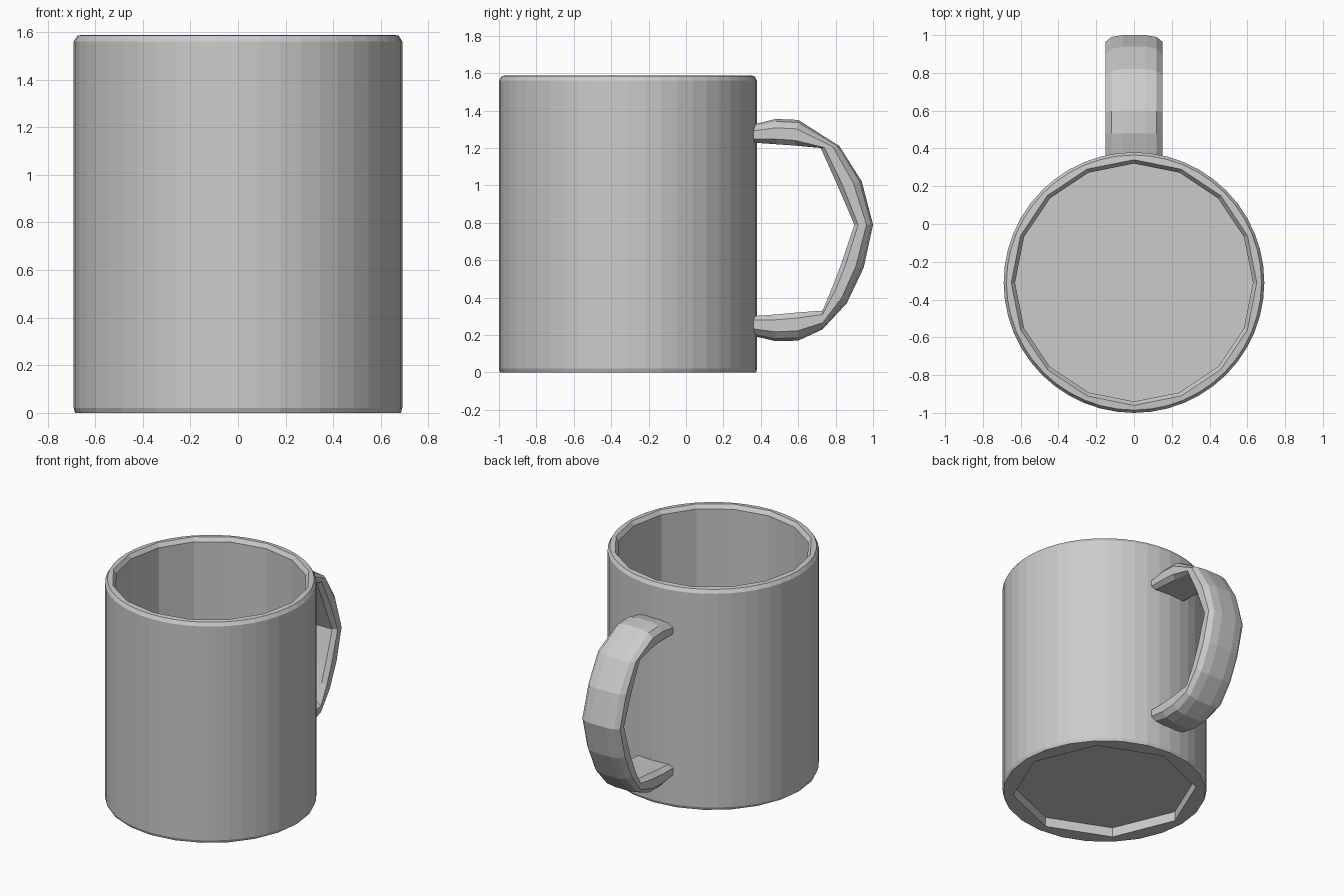
import bpy, bmesh
from math import cos, sin, pi, tau

cube = bpy.data.objects.get("Cube")
if cube:
    bpy.data.objects.remove(cube, do_unlink=True)

grey = bpy.data.materials.new("plain_grey")
grey.use_nodes = True
colour = (0.6, 0.6, 0.6, 1)
grey.diffuse_color = colour
grey.node_tree.nodes["Principled BSDF"].inputs["Base Color"].default_value = colour


def loft(name, rings, location=(0, 0, 0)):
    """Skin closed rings of equal length and cap both ends."""
    bm = bmesh.new()
    loops = [[bm.verts.new(p) for p in ring] for ring in rings]
    n = len(loops[0])
    for a, b in zip(loops, loops[1:]):
        for i in range(n):
            j = (i + 1) % n
            bm.faces.new((a[i], a[j], b[j], b[i]))
    bm.faces.new(loops[0][::-1])
    bm.faces.new(loops[-1])
    bmesh.ops.recalc_face_normals(bm, faces=bm.faces)
    mesh = bpy.data.meshes.new(name)
    bm.to_mesh(mesh)
    bm.free()
    mesh.materials.append(grey)
    obj = bpy.data.objects.new(name, mesh)
    obj.location = location
    bpy.context.collection.objects.link(obj)
    return obj


STEPS = 48


def ring(radius, z, sides):
    """Points of a regular polygon, sampled at equal angles."""
    step = tau / sides
    points = []
    for i in range(STEPS):
        a = tau * i / STEPS
        off = (i % (STEPS // sides)) * tau / STEPS
        r = radius * cos(step / 2) / cos(off - step / 2)
        points.append((r * cos(a), r * sin(a), z))
    return points


# Cup: underside recess, outer wall, soft rim, faceted inside, floor
cup_profile = [
    (0.62, 0.07, 8), (0.62, 0.0, 8),
    (0.685, 0.0, 24), (0.69, 0.02, 48), (0.69, 0.18, 48),
    (0.69, 1.56, 48), (0.675, 1.585, 48), (0.65, 1.588, 16),
    (0.63, 1.56, 16), (0.63, 0.17, 16),
]
loft("cup", [ring(*p) for p in cup_profile], (0, -0.31, 0))

# Handle: outer and inner outline pairs (y, z), joined by a rounded section
outer = [(0.34, 1.32), (0.48, 1.355), (0.6, 1.35), (0.82, 1.21), (0.94, 1.02),
         (1.0, 0.79), (0.95, 0.56), (0.86, 0.37), (0.73, 0.23), (0.6, 0.17),
         (0.48, 0.167), (0.34, 0.2)]
inner = [(0.34, 1.23), (0.48, 1.22), (0.58, 1.213), (0.72, 1.2), (0.81, 1.0),
         (0.9, 0.79), (0.83, 0.58), (0.78, 0.45), (0.73, 0.33), (0.59, 0.32),
         (0.48, 0.31), (0.34, 0.3)]
half = [(0.0, 0.12), (0.2, 0.15), (0.65, 0.15), (0.9, 0.12), (1.0, 0.06)]
section = half + [(t, -x) for t, x in reversed(half)]


def blend(i, o, t):
    return i + (o - i) * t


loft("handle", [[(x, blend(i[0], o[0], t), blend(i[1], o[1], t)) for t, x in section]
                for o, i in zip(outer, inner)])
